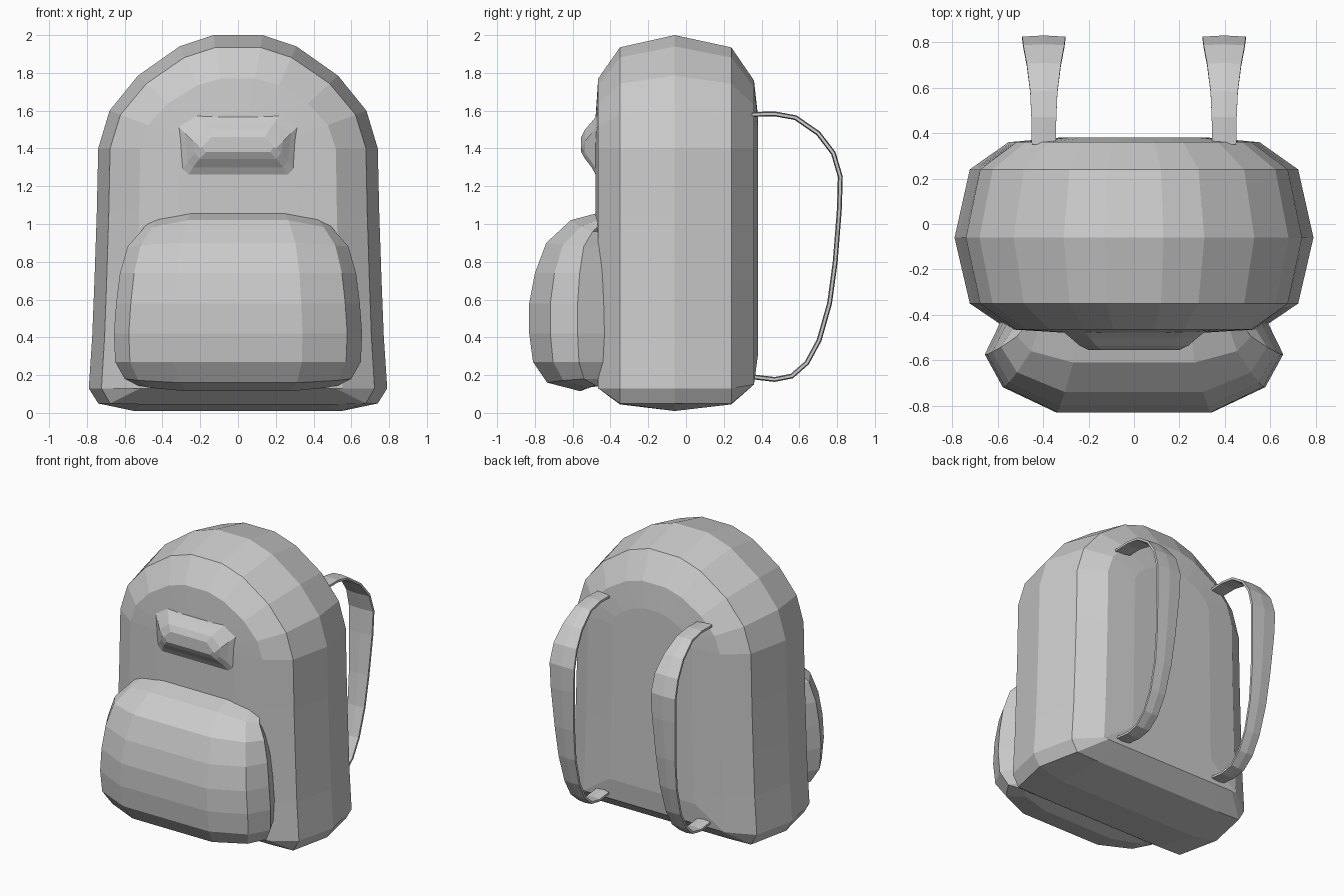
import bpy, bmesh
from mathutils import Vector


def loft(name, rings, smooth=False):
    """Skin a list of closed rings and cap both ends."""
    bm = bmesh.new()
    vs = [[bm.verts.new(p) for p in r] for r in rings]
    n = len(rings[0])
    for a, b in zip(vs, vs[1:]):
        for i in range(n):
            j = (i + 1) % n
            bm.faces.new((a[i], a[j], b[j], b[i]))
    bm.faces.new(vs[0])
    bm.faces.new(vs[-1])
    bmesh.ops.recalc_face_normals(bm, faces=bm.faces)
    me = bpy.data.meshes.new(name)
    bm.to_mesh(me)
    bm.free()
    ob = bpy.data.objects.new(name, me)
    bpy.context.collection.objects.link(ob)
    return ob


def mirrored(half):
    """Close a right-hand half outline by reflecting it in x."""
    return half + [(-x, z) for x, z in reversed(half)]


# main bag: one arched outline, repeated from front to back
outline = mirrored([(0.13, 2.0), (0.31, 1.94), (0.53, 1.785), (0.68, 1.6),
                    (0.74, 1.4), (0.748, 1.05), (0.76, 0.7), (0.772, 0.4),
                    (0.79, 0.13), (0.74, 0.05), (0.55, 0.01)])


def bag_ring(y, width, top, bottom):
    ring = []
    for x, z in outline:
        if z > 1.4:
            z = 1.4 + (z - 1.4) * (top - 1.4) / 0.6
        ring.append((x * width, y, max(z, bottom)))
    return ring


loft("bag_body", [bag_ring(*r) for r in [
    (-0.478, 0.42, 1.58, 0.30), (-0.465, 0.70, 1.77, 0.13),
    (-0.35, 0.915, 1.935, 0.045), (-0.06, 1.0, 2.0, 0.0),
    (0.24, 0.915, 1.935, 0.045), (0.36, 0.70, 1.76, 0.15),
    (0.38, 0.42, 1.58, 0.30)]])

# front pocket: horizontal sections (z, front y, half width, corner drop)
pocket = []
for z, front, w, drop in [
        (1.055, -0.48, 0.48, 0.05), (1.02, -0.61, 0.515, 0.06),
        (0.90, -0.74, 0.585, 0.02), (0.74, -0.80, 0.625, 0),
        (0.58, -0.83, 0.645, 0), (0.42, -0.83, 0.657, 0),
        (0.27, -0.81, 0.65, 0), (0.16, -0.735, 0.60, -0.02),
        (0.115, -0.56, 0.53, -0.03)]:
    half = [(w * 0.52, 1.0, 0), (w * 0.88, 0.72, drop * 0.6),
            (w, 0.36, drop), (w - 0.07, 0, drop)]
    full = half + [(-x, f, d) for x, f, d in reversed(half)]
    pocket.append([(x, -0.43 + f * (front + 0.43), z - d) for x, f, d in full])
loft("front_pocket", pocket)

# carry handle: low padded mound above the pocket
loft("grab_handle", [[(x, y, z) for x, z in mirrored(
    [(w * 0.7, top), (w, top - 0.06), (w * 0.95, low + 0.03), (w * 0.85, low)])]
    for y, w, top, low in [(-0.46, 0.33, 1.59, 1.23), (-0.50, 0.28, 1.54, 1.30),
                           (-0.535, 0.24, 1.50, 1.345), (-0.555, 0.20, 1.46, 1.38)]])

# shoulder straps: flat band swept along a side path (y, z, half width)
path = [(0.35, 1.58, 0.053), (0.47, 1.583, 0.055), (0.58, 1.563, 0.06),
        (0.70, 1.48, 0.075), (0.78, 1.375, 0.09), (0.817, 1.25, 0.095),
        (0.812, 1.08, 0.09), (0.79, 0.80, 0.075), (0.76, 0.58, 0.065),
        (0.705, 0.385, 0.058), (0.64, 0.265, 0.055), (0.56, 0.195, 0.052),
        (0.47, 0.177, 0.05), (0.36, 0.19, 0.05)]
for side, name in [(1, "strap_right"), (-1, "strap_left")]:
    rings = []
    for i, (y, z, w) in enumerate(path):
        a, b = path[max(i - 1, 0)], path[min(i + 1, len(path) - 1)]
        t = Vector((b[0] - a[0], b[1] - a[1])).normalized() * 0.013
        rings.append([(side * 0.397 + sx * w, y - s * t.y, z + s * t.x)
                      for sx, s in [(-1, -0.6), (0, -1), (1, -0.6),
                                    (1, 0.6), (0, 1), (-1, 0.6)]])
    loft(name, rings)
